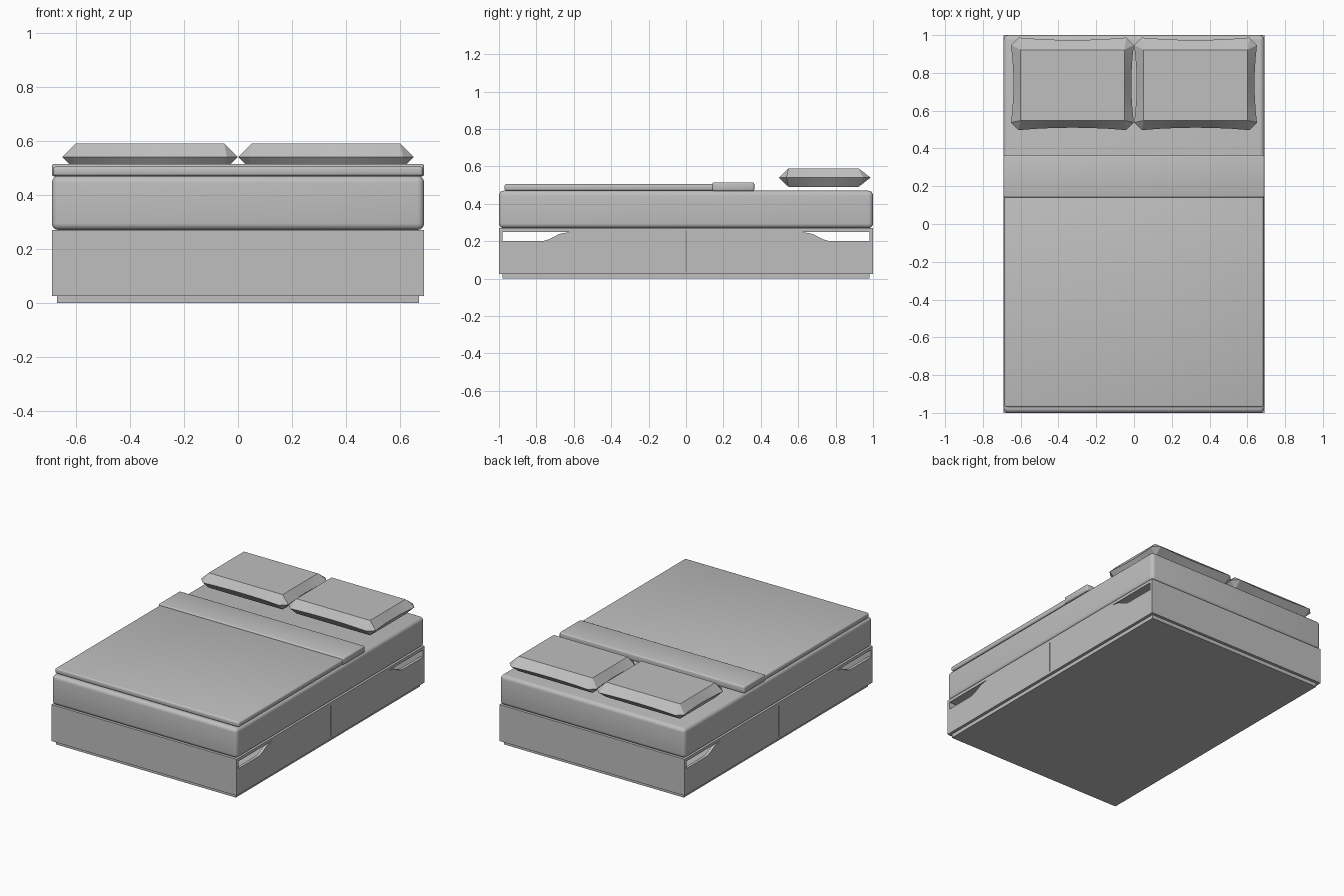
import bpy, bmesh, math

if "Cube" in bpy.data.objects:
    bpy.data.objects.remove(bpy.data.objects["Cube"])

grey = bpy.data.materials.new("plain_grey")
grey.diffuse_color = (0.52, 0.52, 0.52, 1)
grey.use_nodes = True
grey.node_tree.nodes["Principled BSDF"].inputs["Base Color"].default_value = grey.diffuse_color


def finish(name, bm, bevel=0.0, segments=4):
    """Turn a bmesh into a named object, optionally with rounded edges."""
    bmesh.ops.recalc_face_normals(bm, faces=bm.faces)
    mesh = bpy.data.meshes.new(name)
    bm.to_mesh(mesh)
    bm.free()
    mesh.materials.append(grey)
    ob = bpy.data.objects.new(name, mesh)
    bpy.context.collection.objects.link(ob)
    bpy.ops.object.select_all(action='DESELECT')
    ob.select_set(True)
    bpy.context.view_layer.objects.active = ob
    if bevel:
        mod = ob.modifiers.new("rounding", 'BEVEL')
        mod.width, mod.segments = bevel, segments
        bpy.ops.object.modifier_apply(modifier=mod.name)
        bpy.ops.object.shade_smooth_by_angle(angle=math.radians(35))
    return ob


def box(name, x, y, z, bevel=0.0, segments=4):
    """Box from (min, max) pairs."""
    bm = bmesh.new()
    bmesh.ops.create_cube(bm, size=1)
    for v in bm.verts:
        v.co = [lo + (c + 0.5) * (hi - lo) for c, (lo, hi) in zip(v.co, (x, y, z))]
    return finish(name, bm, bevel, segments)


# Base: plinth, floor, lid and end panels
box("plinth", (-0.67, 0.67), (-0.98, 0.98), (0, 0.025))
box("base_floor", (-0.69, 0.69), (-1, 1), (0.025, 0.04))
box("base_lid", (-0.69, 0.69), (-1, 1), (0.25, 0.27))
for side, label in ((-1, "front"), (1, "back")):
    box(label + "_panel", (-0.69, 0.69), sorted((side * 0.98, side)), (0.04, 0.25))

# Drawer fronts with a curved hand slot at the outer top corner
PROFILE = [(0.0015, 0.04), (0.98, 0.04), (0.98, 0.2), (0.785, 0.2), (0.755, 0.203),
           (0.73, 0.211), (0.70, 0.227), (0.68, 0.238), (0.655, 0.244),
           (0.63, 0.247), (0.615, 0.25), (0.0015, 0.25)]
for sx in (-1, 1):
    for sy in (-1, 1):
        bm = bmesh.new()
        face = bm.faces.new([bm.verts.new((sx * 0.67, sy * y, z)) for y, z in PROFILE])
        ext = bmesh.ops.extrude_face_region(bm, geom=[face])
        for v in ext["geom"]:
            if isinstance(v, bmesh.types.BMVert):
                v.co.x = sx * 0.69
        finish("drawer_front", bm)

# Mattress, blanket and its folded-over edge
box("mattress", (-0.69, 0.69), (-1, 1), (0.27, 0.47), 0.025, 5)
box("blanket", (-0.685, 0.685), (-0.97, 0.15), (0.47, 0.505), 0.01, 3)
box("blanket_fold", (-0.69, 0.69), (0.14, 0.365), (0.468, 0.515), 0.01, 3)


def ring(bm, hx, hy, cut, pinch, cy, z, cx):
    """Rectangle with clipped corners and sides that bow inward."""
    pts = []
    steps = 6
    corners = [(-hx, -hy), (hx, -hy), (hx, hy), (-hx, hy)]
    for i in range(4):
        (ax, ay), (bx, by) = corners[i], corners[(i + 1) % 4]
        dx, dy = (bx > ax) - (bx < ax), (by > ay) - (by < ay)
        length = abs(bx - ax) + abs(by - ay)
        for k in range(steps + 1):
            t = k / steps
            d = cut + (length - 2 * cut) * t
            inward = pinch * 4 * t * (1 - t)
            pts.append((cx + ax + dx * d - dy * inward, cy + ay + dy * d + dx * inward, z))
    return [bm.verts.new(p) for p in pts]


# Pillows: flat top and bottom, faceted rim
for cx, label in ((-0.326, "left_pillow"), (0.326, "right_pillow")):
    bm = bmesh.new()
    rings = [ring(bm, 0.275, 0.187, 0, 0, 0.735, 0.49, cx),
             ring(bm, 0.325, 0.245, 0.04, 0.013, 0.742, 0.54, cx),
             ring(bm, 0.275, 0.187, 0, 0, 0.735, 0.59, cx)]
    n = len(rings[0])
    for a, b in zip(rings, rings[1:]):
        for i in range(n):
            j = (i + 1) % n
            bm.faces.new((a[i], a[j], b[j], b[i]))
    bm.faces.new(rings[0])
    bm.faces.new(rings[2])
    bmesh.ops.remove_doubles(bm, verts=bm.verts, dist=0.0005)
    finish(label, bm)
    bpy.ops.object.shade_smooth_by_angle(angle=math.radians(20))
